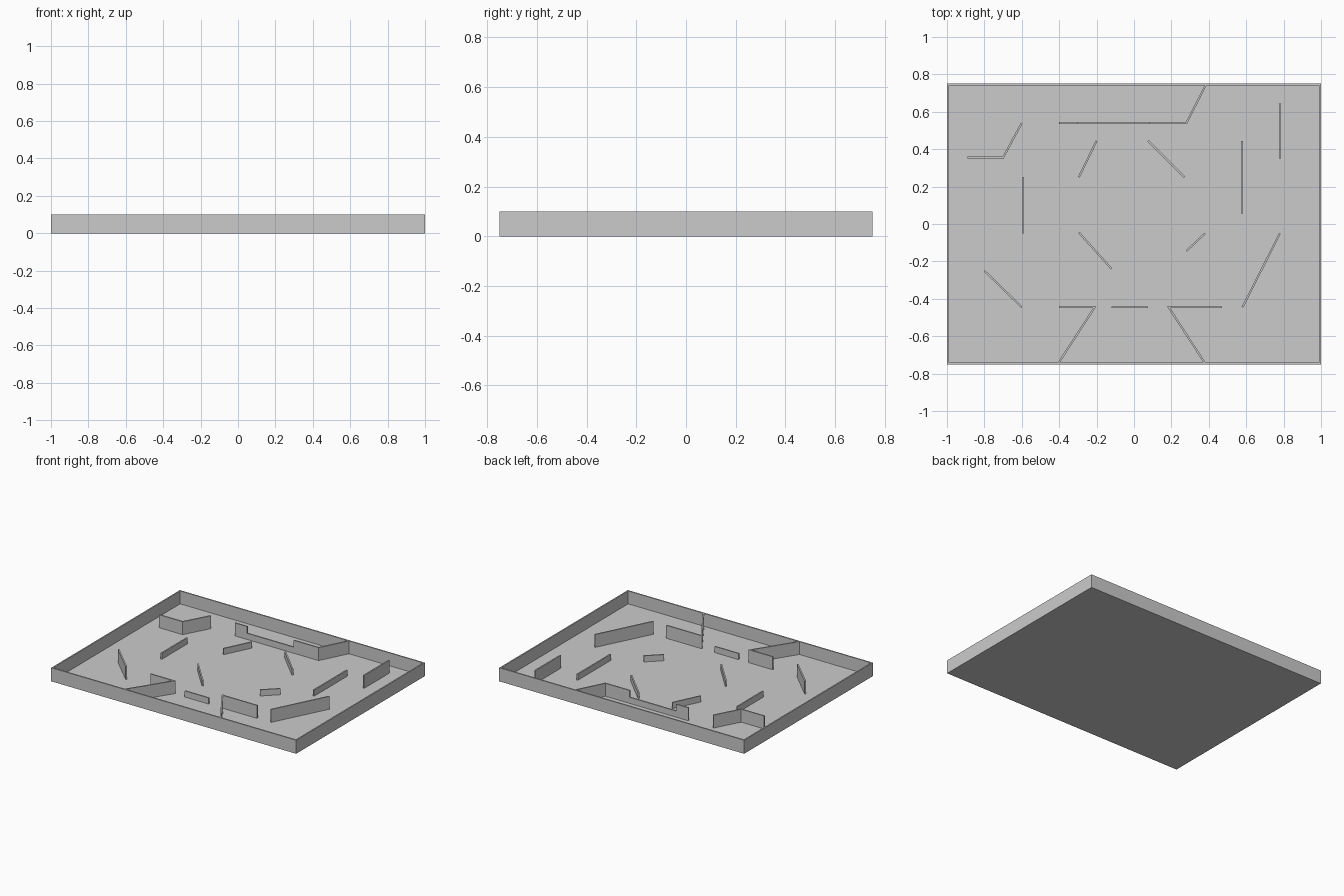
import bpy
from mathutils import Vector

cube = bpy.data.objects.get("Cube")
if cube:
    bpy.data.objects.remove(cube, do_unlink=True)

grey = bpy.data.materials.new("light_grey")
grey.use_nodes = True
grey.diffuse_color = (0.6, 0.6, 0.6, 1)
grey.node_tree.nodes["Principled BSDF"].inputs["Base Color"].default_value = (0.6, 0.6, 0.6, 1)

THICK, FLOOR, TALL, LOW = 0.01, 0.005, 0.1, 0.05


def extruded(name, outline, height):
    """Straight prism standing on the ground over a counter-clockwise outline."""
    n = len(outline)
    verts = [(p[0], p[1], z) for z in (0, height) for p in outline]
    faces = [tuple(reversed(range(n))), tuple(range(n, 2 * n))]
    faces += [(i, (i + 1) % n, (i + 1) % n + n, i + n) for i in range(n)]
    mesh = bpy.data.meshes.new(name)
    mesh.from_pydata(verts, [], faces)
    mesh.materials.append(grey)
    obj = bpy.data.objects.new(name, mesh)
    bpy.context.collection.objects.link(obj)
    return obj


def wall(name, path, height):
    """Thin wall following a path, mitred at its bends."""
    pts = [Vector(p) for p in path]
    dirs = [(b - a).normalized() for a, b in zip(pts, pts[1:])]
    right, left = [], []
    for i, p in enumerate(pts):
        normals = [Vector((d.y, -d.x)) for d in dirs[max(i - 1, 0):i + 1]]
        mid = sum(normals, Vector((0, 0))).normalized()
        offset = mid * (THICK / 2 / mid.dot(normals[0]))
        right.append(p + offset)
        left.append(p - offset)
    return extruded(name, right + left[::-1], height)


# Tray floor and rim
X, Y = 1.0, 0.75
extruded("floor", [(-X, -Y), (X, -Y), (X, Y), (-X, Y)], FLOOR)
h = THICK / 2
for side, s in (("right", -1), ("left", 1)):
    wall(side + "_rim", [(s * (X - h), -Y), (s * (X - h), Y)], TALL)
for side, s in (("front", -1), ("back", 1)):
    wall(side + "_rim", [(-X, s * (Y - h)), (X, s * (Y - h))], TALL)

# Full-height partitions
tall_walls = {
    "back_right_bent_wall": [(-0.89, 0.355), (-0.7, 0.355), (-0.6, 0.54)],
    "back_wall_end": [(-0.4, 0.54), (-0.3, 0.54)],
    "back_bent_wall": [(0.08, 0.54), (0.28, 0.54), (0.385, 0.745)],
    "back_left_wall": [(0.78, 0.35), (0.78, 0.645)],
    "front_right_diagonal": [(-0.8, -0.25), (-0.6, -0.445)],
    "front_left_diagonal": [(0.58, -0.445), (0.78, -0.05)],
    "front_right_corner_wall": [(-0.4, -0.445), (-0.21, -0.445), (-0.405, -0.745)],
    "front_left_corner_wall": [(0.47, -0.445), (0.185, -0.445), (0.38, -0.745)],
}
# Half-height partitions
low_walls = {
    "back_wall_low_span": [(-0.3, 0.54), (0.08, 0.54)],
    "back_right_slant": [(-0.295, 0.25), (-0.2, 0.445)],
    "back_left_slant": [(0.075, 0.445), (0.27, 0.25)],
    "left_low_wall": [(0.577, 0.055), (0.577, 0.445)],
    "right_low_wall": [(-0.592, -0.05), (-0.592, 0.25)],
    "centre_right_slant": [(-0.295, -0.045), (-0.12, -0.24)],
    "centre_left_slant": [(0.28, -0.145), (0.38, -0.05)],
    "front_low_wall": [(-0.12, -0.445), (0.075, -0.445)],
}
for group, height in ((tall_walls, TALL), (low_walls, LOW)):
    for name, path in group.items():
        wall(name, path, height)
